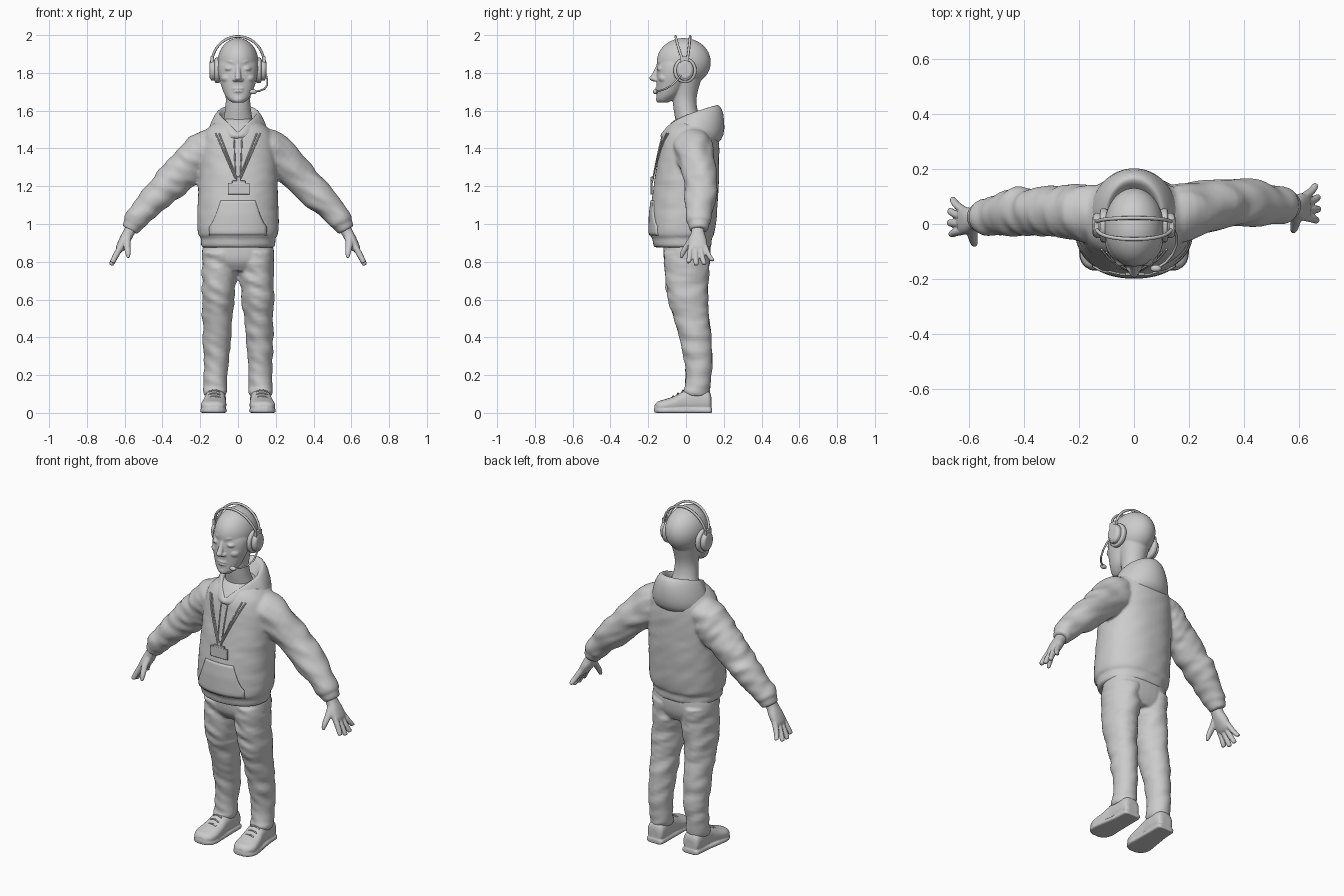
import bpy, bmesh, math
from mathutils import Vector, Matrix, noise

grey = bpy.data.materials.new("plain grey")
grey.diffuse_color = (0.6, 0.6, 0.6, 1)
X, Y, Z = Vector((1, 0, 0)), Vector((0, 1, 0)), Vector((0, 0, 1))


def loft(bm, secs, a=X, b=None, n=32, power=2.0, sub=5, fold=0.0):
    """Closed tube through sections (x, y, z, radius_a, radius_b), with optional cloth folds."""
    P = [Vector(s) for s in secs]
    rows = []
    for i in range(len(P) - 1):
        p0, p1, p2, p3 = P[max(i - 1, 0)], P[i], P[i + 1], P[min(i + 2, len(P) - 1)]
        for k in range(sub):
            t = k / sub
            rows.append(0.5 * (2 * p1 + (p2 - p0) * t + (2 * p0 - 5 * p1 + 4 * p2 - p3) * t * t
                               + (3 * p1 - p0 - 3 * p2 + p3) * t ** 3))
    rows.append(P[-1])
    rings = []
    for i, r in enumerate(rows):
        c = Vector(r[:3])
        tan = Vector(rows[min(i + 1, len(rows) - 1)][:3]) - Vector(rows[max(i - 1, 0)][:3])
        bb = b or tan.cross(a).normalized()
        ring = []
        for k in range(n):
            th = 2 * math.pi * k / n
            co, si = math.cos(th), math.sin(th)
            d = (a * math.copysign(abs(co) ** (2 / power), co) * max(r[3], .002)
                 + bb * math.copysign(abs(si) ** (2 / power), si) * max(r[4], .002))
            q = c + d
            f = 1 + fold * noise.noise(Vector((q.x * 9, q.y * 9, q.z * 22 + q.x * 10))) if fold else 1
            ring.append(bm.verts.new(c + d * f))
        rings.append(ring)
    for r0, r1 in zip(rings, rings[1:]):
        for k in range(n):
            bm.faces.new((r0[k], r0[(k + 1) % n], r1[(k + 1) % n], r1[k]))
    bm.faces.new(rings[0][::-1])
    bm.faces.new(rings[-1])


def ball(bm, c, r):
    m = Matrix.Translation(c) @ Matrix.Diagonal((*r, 1))
    bmesh.ops.create_uvsphere(bm, u_segments=56, v_segments=36, radius=1, matrix=m)


def finish(name, bm, voxel=0, smooth=4, angle=50):
    """Turn a bmesh into an object; a voxel size fuses its pieces into one skin."""
    bmesh.ops.recalc_face_normals(bm, faces=bm.faces)
    me = bpy.data.meshes.new(name)
    bm.to_mesh(me)
    bm.free()
    ob = bpy.data.objects.new(name, me)
    bpy.context.collection.objects.link(ob)
    me.materials.append(grey)
    if voxel:
        m = ob.modifiers.new("fuse", "REMESH")
        m.mode, m.voxel_size, m.use_smooth_shade = "VOXEL", voxel, True
        m = ob.modifiers.new("relax", "SMOOTH")
        m.factor, m.iterations = 0.5, smooth
    else:
        bpy.context.view_layer.objects.active = ob
        ob.select_set(True)
        bpy.ops.object.shade_smooth_by_angle(angle=math.radians(angle))
        ob.select_set(False)
    return ob


def tube(name, pts, r):
    cu = bpy.data.curves.new(name, "CURVE")
    cu.dimensions, cu.bevel_depth, cu.bevel_resolution, cu.use_fill_caps = "3D", r, 2, True
    sp = cu.splines.new("POLY")
    sp.points.add(len(pts) - 1)
    for p, q in zip(sp.points, pts):
        p.co = (*q, 1)
    sp.use_smooth = True
    ob = bpy.data.objects.new(name, cu)
    bpy.context.collection.objects.link(ob)
    cu.materials.append(grey)


def box(bm, c, size):
    bmesh.ops.create_cube(bm, size=1, matrix=Matrix.Translation(c) @ Matrix.Diagonal((*size, 1)))


# Hoodie body: z, half width, front y, back y
TORSO = [(.875, .18, -.155, .125), (.885, .195, -.172, .135), (.925, .198, -.18, .138), (.95, .213, -.192, .15),
         (1.05, .215, -.19, .163), (1.2, .21, -.172, .172), (1.35, .205, -.148, .176), (1.42, .197, -.135, .175),
         (1.48, .18, -.12, .168), (1.525, .14, -.09, .15), (1.56, .07, -.05, .10)]


def front(x, z):
    """Front surface of the hoodie at x, z."""
    for (z0, *p), (z1, *q) in zip(TORSO, TORSO[1:]):
        if z0 <= z <= z1:
            t = (z - z0) / (z1 - z0)
            w, f, k = (u + (v - u) * t for u, v in zip(p, q))
            return (f + k) / 2 - (k - f) / 2 * max(0, 1 - abs(x / w) ** 2.2) ** (1 / 2.2)
    return 0


bm = bmesh.new()
loft(bm, [(0, (f + k) / 2, z, w, (k - f) / 2) for z, w, f, k in TORSO], X, Y, n=48, power=2.2, fold=.02)
for s, ye, yw in ((1, .078, .068), (-1, .045, .025)):
    loft(bm, [(s * .08, .03, 1.43, .10, .09), (s * .17, .04, 1.39, .105, .108),
              (s * .27, (ye + .05) / 2, 1.30, .093, .10), (s * .37, ye, 1.205, .086, .086),
              (s * .43, ye, 1.145, .086, .08), (s * .49, (ye + yw) / 2, 1.08, .076, .068),
              (s * .54, yw, 1.025, .07, .062), (s * .556, yw, 1.003, .058, .054)],
         Y, fold=.14)
    loft(bm, [(s * .545, yw, 1.015, .05, .05), (s * .553, yw, 1.002, .056, .054),
              (s * .57, yw, .974, .05, .046), (s * .574, yw, .967, .042, .038)], Y)
finish("hoodie", bm, .008)

# Hood: nested loops (half width, front y, back y, front z, back z) from base to inside
HOOD = [(.15, -.11, .15, 1.44, 1.42), (.165, -.132, .19, 1.455, 1.44), (.162, -.138, .207, 1.47, 1.50),
        (.135, -.125, .2, 1.48, 1.59), (.112, -.114, .178, 1.485, 1.63), (.10, -.105, .158, 1.485, 1.632),
        (.09, -.09, .138, 1.475, 1.61), (.075, -.07, .09, 1.45, 1.54), (.05, -.03, .04, 1.43, 1.48)]
bm = bmesh.new()
N, rings = 56, []
for w, f, k, zf, zb in HOOD:
    ring = []
    for i in range(N):
        a = 2 * math.pi * i / N
        u = (1 - math.cos(a)) / 2
        ring.append(bm.verts.new((w * math.sin(a) * (.7 + .3 * min(1, 2 * u)), f + (k - f) * u,
                                  zf + (zb - zf) * u ** .5)))
    rings.append(ring)
for r0, r1 in zip(rings, rings[1:]):
    for i in range(N):
        bm.faces.new((r0[i], r0[(i + 1) % N], r1[(i + 1) % N], r1[i]))
ob = finish("hood", bm, angle=80)
m = ob.modifiers.new("round", "SUBSURF")
m.levels = m.render_levels = 1

# Front pocket laid over the hoodie
bm = bmesh.new()
U, V = 20, 12
grid = []
for j in range(V + 1):
    v = j / V
    w = .15 if v < .25 else .15 - .06 * ((v - .25) / .75) ** .7
    z = .94 + .185 * v
    grid.append([bm.verts.new((w * (2 * i / U - 1), front(w * (2 * i / U - 1), z) - .002, z)) for i in range(U + 1)])
for j in range(V):
    for i in range(U):
        bm.faces.new((grid[j][i], grid[j][i + 1], grid[j + 1][i + 1], grid[j + 1][i]))
ob = finish("front_pocket", bm)
m = ob.modifiers.new("thick", "SOLIDIFY")
m.thickness, m.offset = .01, 0

# Lanyard, drawstrings and badge
for s in (1, -1):
    for name, x0, x1, z1, r in (("lanyard", .118, .013, 1.24, .004), ("lanyard_edge", .10, .006, 1.24, .004),
                                ("drawstring", .022, .014, 1.27, .0035)):
        pts = []
        for i in range(13):
            t = i / 12
            x, z = s * (x0 + (x1 - x0) * t), 1.48 + (z1 - 1.48) * t
            pts.append((x, front(x, z) - .002 - .007 * t, z))
        tube(name, pts, r)
bm = bmesh.new()
box(bm, (.004, -.183, 1.187), (.115, .01, .062))
box(bm, (.004, -.182, 1.222), (.07, .012, .014))
box(bm, (.004, -.18, 1.238), (.024, .014, .026))
ob = finish("badge", bm, angle=30)
m = ob.modifiers.new("edge", "BEVEL")
m.width, m.segments = .003, 2

# Trousers: hips and two legs fused
bm = bmesh.new()
loft(bm, [(0, .005, .92, .175, .12), (0, .005, .86, .19, .125), (0, .005, .80, .185, .118),
          (0, .01, .75, .13, .09)], X, Y, power=2.4)
for s in (1, -1):
    loft(bm, [(s * .095, .005, .85, .094, .122), (s * .098, .006, .72, .093, .116), (s * .106, .01, .60, .086, .106),
              (s * .111, .035, .47, .076, .091), (s * .112, .052, .38, .073, .083), (s * .116, .066, .26, .066, .073),
              (s * .12, .063, .15, .062, .066), (s * .12, .057, .115, .064, .07), (s * .12, .056, .09, .056, .062)],
         X, Y, sub=6, fold=.12)
finish("trousers", bm, .007)

# Shoes: rounded upper and flat sole fused
for s in (1, -1):
    bm = bmesh.new()
    loft(bm, [(s * .118, .134, .05, .03, .035), (s * .118, .12, .06, .05, .056), (s * .119, .06, .068, .055, .066),
              (s * .121, .0, .062, .056, .06), (s * .126, -.06, .047, .064, .043), (s * .13, -.115, .037, .067, .034),
              (s * .13, -.15, .033, .052, .027), (s * .13, -.166, .028, .026, .015)], X, Z, power=2.4)
    loft(bm, [(s * .118, .138, .012, .033, .013), (s * .118, .125, .012, .053, .013), (s * .12, .05, .012, .057, .013),
              (s * .127, -.05, .012, .066, .013), (s * .13, -.11, .012, .07, .013), (s * .13, -.15, .013, .055, .013),
              (s * .13, -.169, .015, .025, .012)], X, Z, power=5)
    finish("shoe", bm, .005, 2)
    for y in (-.068, -.042, -.016):
        zt = .089 + (y + .068) * .6
        tube("lace", [(s * .125 + d * .03, y - .004 * d, zt - 9 * (d * .03) ** 2) for d in (-1, -.5, 0, .5, 1)], .004)

# Hands: palm, four spread fingers and thumb fused
for s, y in ((1, .062), (-1, .012)):
    bm = bmesh.new()
    loft(bm, [(s * .555, y, 1.0, .034, .032), (s * .578, y, .955, .035, .03), (s * .60, y, .915, .047, .029),
              (s * .622, y, .876, .05, .024), (s * .632, y, .858, .04, .016)], Y, power=2.3)
    for d, e, ln in ((-.036, -.048, .085), (-.012, -.008, .098), (.013, .034, .095), (.037, .075, .075)):
        loft(bm, [(s * .618, y + d, .885, .015, .017), (s * (.624 + ln * .27), y + (d + e) / 2, .88 - ln * .55, .0145, .016),
                  (s * (.624 + ln * .47), y + e, .88 - ln * .94, .013, .013), (s * (.624 + ln * .5), y + e, .88 - ln, .007, .007)],
             Y, n=12)
    loft(bm, [(s * .585, y - .015, .945, .022, .022), (s * .588, y - .05, .895, .018, .019),
              (s * .583, y - .077, .85, .015, .015), (s * .58, y - .088, .82, .008, .008)], Y, n=12)
    finish("hand", bm, .0045, 2)

# Head and neck
bm = bmesh.new()
ball(bm, (0, -.012, 1.857), (.108, .143, .127))
loft(bm, [(0, -.12, 1.643, .032, .025), (0, -.11, 1.66, .052, .046), (0, -.092, 1.69, .073, .063),
          (0, -.076, 1.74, .091, .08), (0, -.06, 1.79, .103, .096), (0, -.05, 1.84, .105, .101),
          (0, -.035, 1.89, .09, .098)], X, Y, n=48, power=2.1)
loft(bm, [(0, .03, 1.46, .095, .08), (0, .015, 1.54, .08, .07), (0, -.003, 1.61, .068, .063),
          (0, -.008, 1.68, .066, .066), (0, -.005, 1.78, .085, .09)], X, Y, n=48)
loft(bm, [(0, -.143, 1.845, .013, .012), (0, -.156, 1.81, .014, .015), (0, -.169, 1.785, .016, .018),
          (0, -.174, 1.77, .018, .022), (0, -.164, 1.755, .014, .014)], X, Y, n=16)
ball(bm, (0, -.145, 1.66), (.028, .014, .018))
for z, w in ((1.717, .036), (1.702, .03)):
    ball(bm, (0, -.146, z), (w, .017, .008))
for s in (1, -1):
    ball(bm, (s * .018, -.16, 1.764), (.011, .013, .01))
    ball(bm, (s * .046, -.129, 1.822), (.025, .026, .014))
    ball(bm, (s * .055, -.112, 1.772), (.034, .034, .026))
    ball(bm, (s * .108, .0, 1.80), (.014, .03, .045))
    loft(bm, [(s * .014, -.145, 1.849, .008, .006), (s * .042, -.138, 1.86, .01, .007),
              (s * .072, -.11, 1.852, .008, .006)], Y, n=12)
finish("head", bm, .0045, 5)

# Headset: two bands, ear cups and microphone boom
for yt in (-.055, .022):
    tube("headband", [(.138 * math.cos(t), yt * math.sin(t) ** .6, 1.85 + .143 * math.sin(t))
                      for t in (math.pi * i / 32 for i in range(1, 32))], .007)
for s in (1, -1):
    bm = bmesh.new()
    loft(bm, [(s * .095, -.005, 1.813, .05, .056), (s * .10, -.005, 1.813, .06, .066), (s * .118, -.005, 1.813, .061, .067),
              (s * .124, -.005, 1.813, .05, .056)], Y)
    loft(bm, [(s * .118, -.005, 1.813, .045, .055), (s * .138, -.005, 1.815, .045, .055), (s * .149, -.005, 1.815, .035, .044),
              (s * .151, -.005, 1.815, .02, .03)], Y)
    box(bm, (s * .138, -.008, 1.868), (.016, .05, .035))
    finish("ear_cup", bm, angle=40)
tube("microphone_boom", [(.145, -.02, 1.80), (.155, -.045, 1.765), (.155, -.075, 1.735), (.14, -.11, 1.715),
                         (.115, -.14, 1.705), (.085, -.16, 1.70)], .005)
bm = bmesh.new()
ball(bm, (.08, -.162, 1.70), (.02, .013, .013))
finish("microphone", bm)
